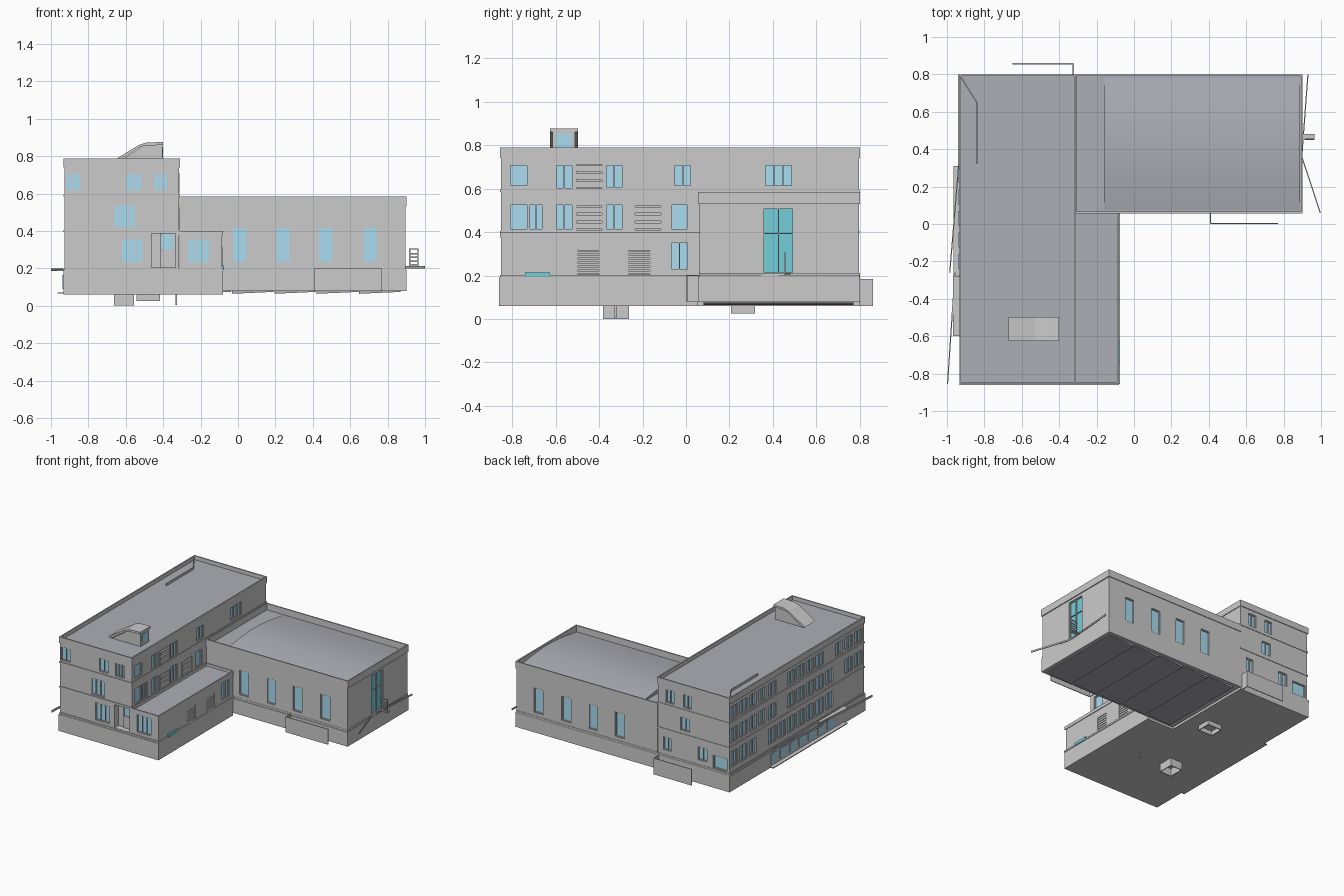
import bpy, bmesh, math
from mathutils import Matrix, Vector

if "Cube" in bpy.data.objects:
    bpy.data.objects.remove(bpy.data.objects["Cube"])


def material(name, rgb):
    m = bpy.data.materials.new(name)
    m.diffuse_color = (*rgb, 1)
    m.use_nodes = True
    m.node_tree.nodes["Principled BSDF"].inputs["Base Color"].default_value = m.diffuse_color
    return m


GLASS = material("glass_blue", (0.40, 0.72, 0.88))
TEAL = material("glass_teal", (0.18, 0.62, 0.70))
ROOF = material("roof_grey", (0.42, 0.42, 0.47))


def finish(name, bm, mat=None):
    me = bpy.data.meshes.new(name)
    bmesh.ops.recalc_face_normals(bm, faces=bm.faces)
    bm.to_mesh(me)
    bm.free()
    ob = bpy.data.objects.new(name, me)
    bpy.context.collection.objects.link(ob)
    if mat:
        me.materials.append(mat)
    return ob


def add_box(bm, b):
    x0, x1, y0, y1, z0, z1 = b
    m = Matrix.Translation(((x0 + x1) / 2, (y0 + y1) / 2, (z0 + z1) / 2)) @ \
        Matrix.Diagonal((abs(x1 - x0), abs(y1 - y0), abs(z1 - z0), 1))
    bmesh.ops.create_cube(bm, size=1, matrix=m)


def boxes(name, items, mat=None):
    bm = bmesh.new()
    for b in items:
        add_box(bm, b)
    return finish(name, bm, mat)


def parapet(name, b, depth):
    # block whose top is sunk behind a thin rim, floor coloured as roof
    bm = bmesh.new()
    add_box(bm, b)
    top = max(bm.faces, key=lambda f: f.calc_center_median().z)
    bmesh.ops.inset_region(bm, faces=[top], thickness=0.014)
    new = bmesh.ops.extrude_discrete_faces(bm, faces=[top])["faces"][0]
    bmesh.ops.translate(bm, verts=new.verts, vec=(0, 0, -depth))
    new.material_index = 1
    ob = finish(name, bm)
    ob.data.materials.append(None)
    ob.data.materials.append(ROOF)
    return ob


def prism(name, pts, axis, a, b, mat=None):
    # closed profile extruded along x or y
    bm = bmesh.new()
    vs = [bm.verts.new((a, p, q) if axis == "x" else (p, a, q)) for p, q in pts]
    f = bm.faces.new(vs)
    r = bmesh.ops.extrude_face_region(bm, geom=[f], use_keep_orig=True)
    vec = Vector((b - a, 0, 0)) if axis == "x" else Vector((0, b - a, 0))
    bmesh.ops.translate(bm, vec=vec,
                        verts=[g for g in r["geom"] if isinstance(g, bmesh.types.BMVert)])
    return finish(name, bm, mat)


def strip(name, path, z0, z1, t=0.006):
    # thin upright wall following a plan path
    bm = bmesh.new()
    for (ax, ay), (bx, by) in zip(path, path[1:]):
        d = Vector((bx - ax, by - ay, 0))
        m = Matrix.Translation(((ax + bx) / 2, (ay + by) / 2, (z0 + z1) / 2)) @ \
            Matrix.Rotation(math.atan2(d.y, d.x), 4, "Z") @ Matrix.Diagonal((d.length, t, z1 - z0, 1))
        bmesh.ops.create_cube(bm, size=1, matrix=m)
    return finish(name, bm)


# Facade planes: axis, coordinate, outward sign
FRONT, BACK = ("y", -0.85, -1), ("y", 0.795, 1)
LEFT, RIGHT = ("x", -0.928, -1), ("x", -0.315, 1)
ANNEX = ("x", -0.085, 1)
HALL_F, HALL_E = ("y", 0.062, -1), ("x", 0.895, 1)
cuts, panes, teals, frames, slats = [], [], [], [], []


def on_face(face, u0, u1, d0, d1, z0, z1):
    axis, c, s = face
    lo, hi = sorted((c + s * d0, c + s * d1))
    return (lo, hi, u0, u1, z0, z1) if axis == "x" else (u0, u1, lo, hi, z0, z1)


def window(face, u, w, z0, z1, n=2, glass=None, rail=None):
    a, b, f = u - w / 2, u + w / 2, 0.005
    cuts.append(on_face(face, a, b, -0.016, 0.02, z0, z1))
    (panes if glass is None else glass).append(on_face(face, a, b, -0.02, -0.012, z0, z1))
    for i in range(n + 1):
        m = a + f / 2 + (w - f) * i / n
        frames.append(on_face(face, m - f / 2, m + f / 2, -0.014, -0.004, z0, z1))
    for z in [z0, z1 - f] + ([rail] if rail else []):
        frames.append(on_face(face, a, b, -0.014, -0.005, z, z + f))


def louvre(face, u, w, z0, z1, n):
    a, b = u - w / 2, u + w / 2
    cuts.append(on_face(face, a, b, -0.016, 0.02, z0, z1))
    h = (z1 - z0) / n
    for i in range(n):
        slats.append(on_face(face, a, b, -0.018, -0.003, z0 + h * (i + .12), z0 + h * (i + .88)))
    for m in (a, b - 0.006):
        slats.append(on_face(face, m, m + 0.006, -0.018, 0.002, z0, z1))


# Front facade openings
for x, w, z0, z1, n in [(-.88, .08, .61, .71, 2), (-.555, .085, .61, .71, 2), (-.415, .08, .61, .71, 3),
                        (-.605, .12, .415, .54, 3), (-.565, .12, .225, .36, 3), (-.21, .12, .225, .36, 3)]:
    window(FRONT, x, w, z0, z1, n)
# Recessed entrance porch
cuts.append((-.462, -.335, -.88, -.80, .205, .385))
panes.append((-.41, -.345, -.806, -.798, .30, .38))
frames += [(-.41, -.345, -.808, -.798, .205, .295), (-.416, -.41, -.81, -.798, .205, .385)]

# Courtyard facade of the tower and annex
for y, w, z0, z1, n in [(-.77, .085, .61, .71, 1), (-.56, .08, .59, .71, 2), (-.33, .08, .60, .71, 2),
                        (-.015, .08, .61, .71, 2), (.425, .13, .61, .71, 3),
                        (-.77, .085, .41, .53, 1), (-.69, .065, .41, .53, 2), (-.56, .08, .41, .53, 2),
                        (-.33, .08, .41, .53, 2), (-.03, .08, .41, .53, 1)]:
    window(RIGHT, y, w, max(z0, .597), z1, n) if z0 > .55 else window(RIGHT, y, w, z0, z1, n)
for y, z in [(-.445, .60), (-.445, .41), (-.175, .41)]:
    louvre(RIGHT, y, .13, z, z + .11, 3)
for y in (-.45, -.215):
    louvre(ANNEX, y, .11, .205, .315, 6)
window(ANNEX, -.03, .085, .225, .355, 2)
teals.append((-.09, -.074, -.74, -.625, .193, .215))

# Back facade openings
for x, w, z0, z1, n in [(-.42, .07, .61, .71, 2), (-.57, .07, .61, .71, 2), (-.55, .08, .43, .53, 2),
                        (-.40, .07, .24, .34, 2), (-.70, .08, .24, .34, 2), (-.85, .12, .21, .31, 1)]:
    window(BACK, x, w, z0, z1, n)

# Long left facade: three rows of windows with gaps
for z0, z1, gaps in [(.61, .71, (5, 10)), (.43, .54, (5, 11)), (.24, .36, (3, 11, 12, 13))]:
    for i in range(14):
        if i not in gaps:
            window(LEFT, .74 - i * .117, .09, z0, z1, 2)

# Hall windows on both long sides, tall glazed door at the end
for x in (.01, .24, .468, .705):
    window(HALL_F, x, .08, .23, .42, 1)
    window(BACK, x, .08, .23, .42, 1)
window(HALL_E, .425, .14, .21, .51, 2, glass=teals, rail=.39)

# Main volumes with window pockets cut in
cutter = boxes("opening_cutter", cuts)
cutter.hide_render = True
cutter.display_type = "WIRE"
for name, b in [("tower_walls", (-.928, -.315, -.85, .795, .2, .74)),
                ("annex_walls", (-.314, -.085, -.85, .062, .2, .375)),
                ("hall_walls", (-.314, .895, .062, .795, .2, .53))]:
    mod = boxes(name, [b]).modifiers.new("openings", "BOOLEAN")
    mod.object = cutter
    mod.solver = "EXACT"
boxes("window_glass", panes, GLASS)
boxes("door_glass", teals, TEAL)
boxes("window_frames", frames)
boxes("wall_louvres", slats)

# Parapets and roofs
parapet("tower_parapet", (-.934, -.31, -.856, .80, .74, .788), .03)
parapet("annex_parapet", (-.32, -.08, -.856, .066, .375, .40), .02)
parapet("hall_parapet", (-.316, .902, .056, .80, .53, .585), .05)
arc = [(.076 + .705 * i / 12, .537 + .036 * math.sin(math.pi * i / 12)) for i in range(13)]
hall_roof = prism("hall_vaulted_roof", arc + [(.781, .53), (.076, .53)], "x", -.16, .888, ROOF)

# Floor ledges and plinths
boxes("tower_ledges", [(-.933, -.311, -.855, .799, z, z + .01) for z in (.395, .585)])
boxes("tower_plinth", [(-.934, -.31, -.86, .80, .06, .19), (-.32, -.08, -.86, .056, .06, .19),
                       (-.931, -.31, -.856, .798, .19, .203), (-.32, -.076, -.856, .06, .19, .203)])
boxes("hall_plinth", [(-.31, .90, .056, .80, .078, .19), (-.31, .898, .06, .798, .19, .205)])

# Five shallow tilted panels under the hall
for i in range(5):
    x = -.26 + i * .227
    prism(f"hall_floor_panel_{i}", [(x, .08), (x, .064), (x + .222, .074), (x + .222, .08)], "y", .08, .77, ROOF)

# Roof lantern with sloped back and glazed end
prism("lantern_body", [(-.65, .76), (-.51, .855), (-.405, .86), (-.405, .76)], "y", -.615, -.51)
prism("lantern_cap", [(-.67, .773), (-.53, .86), (-.49, .872), (-.40, .876), (-.40, .86), (-.50, .855),
                      (-.53, .845), (-.65, .765)], "y", -.625, -.497)
boxes("lantern_glass", [(-.406, -.402, -.595, -.53, .79, .85)], GLASS)

# Slanted rim on the rear left of the tower roof
strip("roof_rim", [(-.925, .785), (-.84, .65), (-.84, .32)], .755, .775)

# Stair guard walls at the hall front and the tower back
strip("front_stair_wall", [(.41, .058), (.41, .003), (.77, .003)], .08, .20)
strip("rear_stair_wall", [(-.65, .857), (-.325, .857), (-.325, .80)], .06, .185)

# Sunken yard along the left side: floor, edges and low windows
boxes("left_yard_floor", [(-.965, -.93, -.60, .31, .065, .072)])
boxes("left_yard_slab", [(-.968, -.93, -.60, -.28, .185, .193)])
strip("left_ground_edge_rear", [(-.937, .80), (-.937, .32), (-.985, -.26)], .185, .20)
strip("left_ground_edge_front", [(-.957, -.26), (-.997, -.855)], .185, .20)
boxes("basement_glass", [(-.938, -.93, .22 - i * .115, .30 - i * .115, .09, .165) for i in range(7)], GLASS)

# Ground edge and ladder railing at the hall end
strip("end_ground_edge", [(.93, .80), (.897, .36), (.996, .06)], .20, .212)
boxes("end_railing", [(.915, .965, .452, .458, z, z + .007) for z in (.215, .235, .255, .275, .30)] +
      [(x, x + .006, .452, .458, .205, .307) for x in (.915, .959)] +
      [(.895, .965, .45, .48, .203, .209)])

# Square shafts under the floor
for i, (x0, x1, y0, y1, z) in enumerate([(-.66, -.56, -.38, -.265, 0), (-.54, -.42, .21, .315, .025)]):
    strip(f"floor_shaft_{i}", [(x0, y0), (x1, y0), (x1, y1), (x0, y1), (x0, y0)], z, .065)
boxes("floor_pipe", [(-.335, -.325, -.33, -.32, .005, .065)])

# Smooth only the vaulted roof
bpy.context.view_layer.objects.active = hall_roof
hall_roof.select_set(True)
bpy.ops.object.shade_smooth_by_angle()
